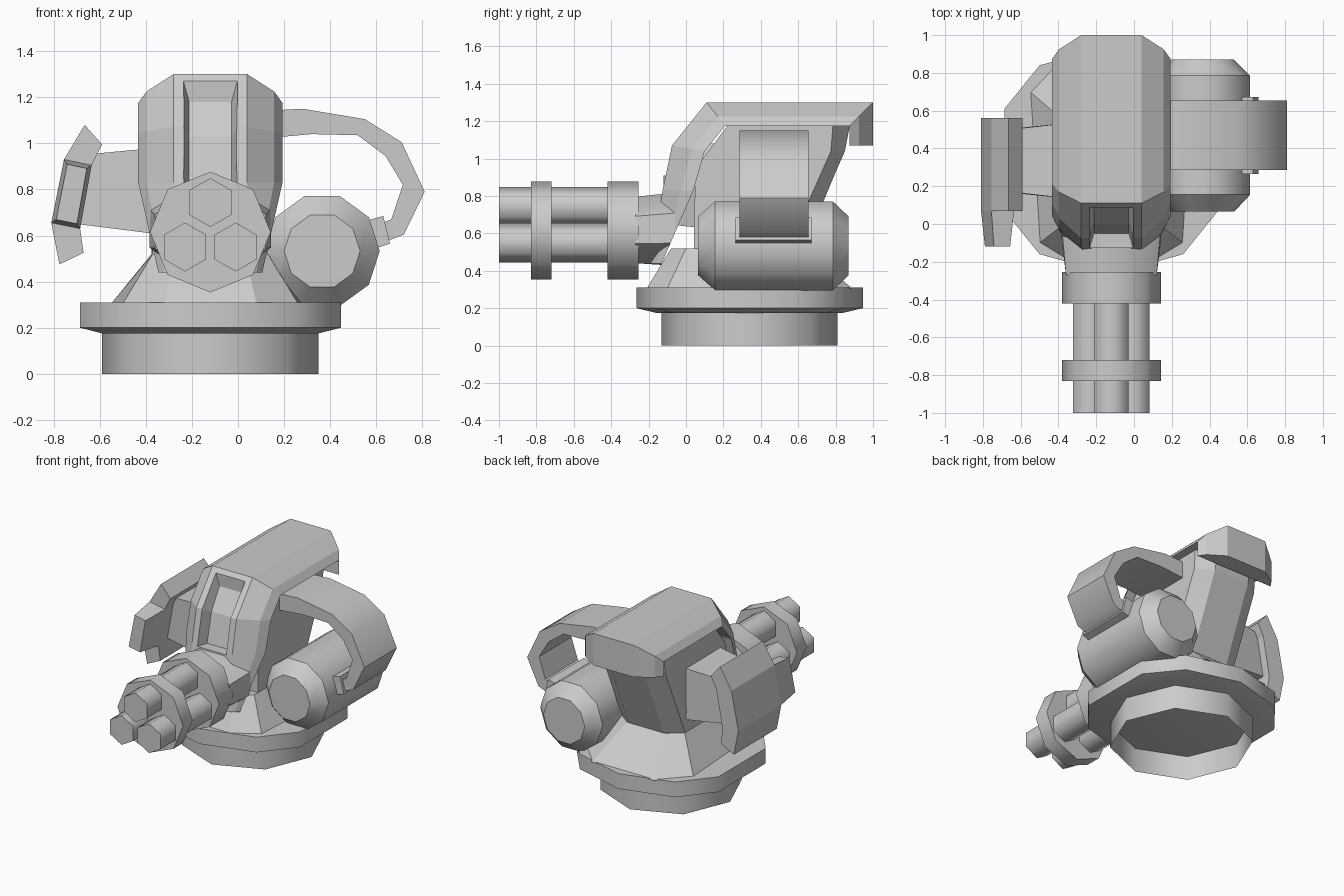
import bpy, bmesh, math
from mathutils import Vector

if "Cube" in bpy.data.objects:
    bpy.data.objects.remove(bpy.data.objects["Cube"])

CX, CY = -0.12, 0.34          # turret axis
GUN_Z = 0.615

metal = bpy.data.materials.new("plain_grey")
metal.diffuse_color = (0.6, 0.6, 0.6, 1)
metal.use_nodes = True
metal.node_tree.nodes["Principled BSDF"].inputs["Base Color"].default_value = metal.diffuse_color


def finish(name, bm, angle=0):
    bmesh.ops.recalc_face_normals(bm, faces=bm.faces)
    me = bpy.data.meshes.new(name)
    bm.to_mesh(me)
    bm.free()
    ob = bpy.data.objects.new(name, me)
    bpy.context.collection.objects.link(ob)
    me.materials.append(metal)
    if angle:
        bpy.ops.object.select_all(action='DESELECT')
        ob.select_set(True)
        bpy.context.view_layer.objects.active = ob
        bpy.ops.object.shade_smooth_by_angle(angle=math.radians(angle))
    return ob


def loft(name, rings, angle=0, caps=True):
    """Skin a row of closed rings with equal point counts."""
    bm = bmesh.new()
    vs = [[bm.verts.new(p) for p in r] for r in rings]
    n = len(rings[0])
    for a, b in zip(vs, vs[1:]):
        for i in range(n):
            j = (i + 1) % n
            bm.faces.new((a[i], a[j], b[j], b[i]))
    if caps:
        bm.faces.new(vs[0])
        bm.faces.new(vs[-1])
    return finish(name, bm, angle)


def ring_z(n, r, z, turn=0):
    return [(CX + r * math.cos(turn + i * math.tau / n),
             CY + r * math.sin(turn + i * math.tau / n), z) for i in range(n)]


def ring_y(n, x, z, rx, y, turn=0, rz=None):
    rz = rz or rx
    return [(x + rx * math.cos(turn + i * math.tau / n), y,
             z + rz * math.sin(turn + i * math.tau / n)) for i in range(n)]


def prism_y(name, pts, y0, y1, angle=0):
    return loft(name, [[(x, y, z) for x, z in pts] for y in (y0, y1)], angle)


# Base: open foot ring, wide ten-sided flange with a bevelled underside
t8 = math.pi / 8
loft("foot_ring", [ring_z(8, 0.47, z) for z in (0, 0.185)], 46, caps=False)
half = [(0, -0.605), (0.38, -0.5), (0.566, -0.27), (0.566, 0.27), (0.38, 0.5)]
outline = half + [(-x, -y) for x, y in half]
loft("flange", [[(CX + x * s, CY + y * s, z) for x, y in outline]
                for s, z in ((0.82, 0.174), (1, 0.2), (1, 0.31))], 46)


# Sloped pedestal under the housing
def mirrored(side, z):
    return [(CX + x, y, z) for x, y in side] + [(CX - x, y, z) for x, y in reversed(side)]


loft("pedestal", [mirrored([(0.2, -0.21), (0.38, -0.1), (0.43, 0.7), (0.25, 0.89)], 0.305),
                  mirrored([(0.15, -0.08), (0.25, 0.0), (0.255, 0.55), (0.15, 0.63)], 0.52)])

# Column: inset core leaning back under the hood
loft("column", [mirrored([(0.25, f), (0.255, s), (0.14, r)], z)
                for z, f, s, r in ((0.44, 0.04, 0.51, 0.595), (0.95, 0.05, 0.735, 0.81),
                                   (1.04, 0.12, 0.775, 0.85), (1.2, 0.24, 0.787, 0.88))])

# Hood: bevelled section carried along a bent side outline
# each station: outer (y, z), side edge (y, z), width factor
stations = [((1.0, 1.07), (0.875, 1.07), 1), ((1.0, 1.3), (0.875, 1.175), 1),
            ((0.11, 1.3), (0.21, 1.175), 1), ((-0.075, 1.07), (0.10, 1.04), 1),
            ((-0.125, 0.83), (0.04, 0.83), 1), ((-0.19, 0.44), (-0.13, 0.44), 0.72)]
rows = []
for p, q, w in stations:
    p, q = Vector(p), Vector(q)
    m = p.lerp(q, 0.6)
    row = [(-0.313, q), (-0.277, m), (-0.16, p), (0.16, p), (0.277, m), (0.313, q)]
    rows.append([(CX + x * w, c.x, c.y) for x, c in row])
hood = loft("hood", rows)

# Recessed channel with sloping walls down the front of the hood
cutter = loft("channel_cutter", [
    [(CX - 0.122, *o), (CX + 0.122, *o), (CX + 0.092, *i), (CX - 0.092, *i)]
    for o, i in (((0.085, 1.29), (0.09, 1.18)), ((-0.105, 1.07), (0.0, 1.03)),
                 ((-0.15, 0.82), (-0.05, 0.82)))])
cutter.hide_render = True
cutter.hide_viewport = True
cut = hood.modifiers.new("channel", 'BOOLEAN')
cut.operation = 'DIFFERENCE'
cut.solver = 'EXACT'
cut.object = cutter

# Gun: tapered mount meeting the sloping hood edge, clamp rings, three barrels
rear = [(x, -0.13 + 0.436 * (z - 0.44), z)
        for x, _, z in ring_y(8, CX, 0.63, 0.285, 0, t8, 0.215)]
loft("gun_mount", [rear, ring_y(8, CX, 0.618, 0.26, -0.27, t8, 0.192)], 46)
for name, y0, y1 in (("rear_clamp", -0.42, -0.255), ("front_clamp", -0.83, -0.72)):
    loft(name, [ring_y(8, CX, GUN_Z, 0.262, y) for y in (y0, y1)], 46)
for i, (x, z) in enumerate(((0, 0.743), (-0.11, 0.55), (0.11, 0.55))):
    loft(f"barrel_{i + 1}", [ring_y(6, CX + x, z, 0.106, y, math.pi / 6)
                             for y in (-1.0, -0.3)], 61)

# Ammunition drum with bevelled ends
loft("drum", [ring_y(10, 0.365, 0.533, r, y)
              for r, y in ((0.165, 0.065), (0.25, 0.155), (0.25, 0.785), (0.165, 0.87))], 40)

# Curved feed chute from housing to drum, with a clamp at its end
outer = [(0.1, 1.14), (0.28, 1.15), (0.55, 1.105), (0.71, 1.005), (0.81, 0.79),
         (0.72, 0.605), (0.62, 0.565)]
inner = [(0.1, 1.02), (0.32, 1.04), (0.52, 1.035), (0.64, 0.945), (0.715, 0.82),
         (0.665, 0.67), (0.59, 0.64)]
prism_y("feed_chute", outer + inner[::-1], 0.285, 0.655, 46)
prism_y("chute_clamp", [(0.56, 0.665), (0.63, 0.685), (0.66, 0.565), (0.57, 0.535)],
        0.265, 0.672)

# Side bracket holding the shield
loft("shield_bracket", [[(-0.3, 0.13, 0.6), (-0.3, 0.54, 0.6), (-0.3, 0.54, 0.985),
                         (-0.3, 0.13, 0.985)],
                        [(-0.7, 0.17, 0.65), (-0.7, 0.5, 0.65), (-0.66, 0.5, 0.952),
                         (-0.66, 0.17, 0.952)]])

# Bent shield: upper wing, middle box with a tapered nose, lower wing
# each row: outer (x, z), inner (x, z)
shield = [((-0.665, 1.08), (-0.59, 0.995)), ((-0.755, 0.93), (-0.635, 0.905)),
          ((-0.81, 0.655), (-0.685, 0.63)), ((-0.775, 0.475), (-0.67, 0.525))]
bm = bmesh.new()
rows = [[bm.verts.new((x, y, z)) for (x, z), y in
         ((o, 0.07), (i, 0.07), (i, 0.56), (o, 0.56))] for o, i in shield]
for r, (a, b) in enumerate(zip(rows, rows[1:])):
    for i in range(4):
        j = (i + 1) % 4
        face = bm.faces.new((a[i], a[j], b[j], b[i]))
        if r == 1 and i == 0:
            front = face
bm.faces.new(rows[0])
bm.faces.new(rows[-1])
bmesh.ops.recalc_face_normals(bm, faces=bm.faces)
bmesh.ops.inset_region(bm, faces=[front], thickness=0.025, depth=0)
bmesh.ops.translate(bm, verts=front.verts, vec=(0, -0.19, 0))
finish("shield", bm)
